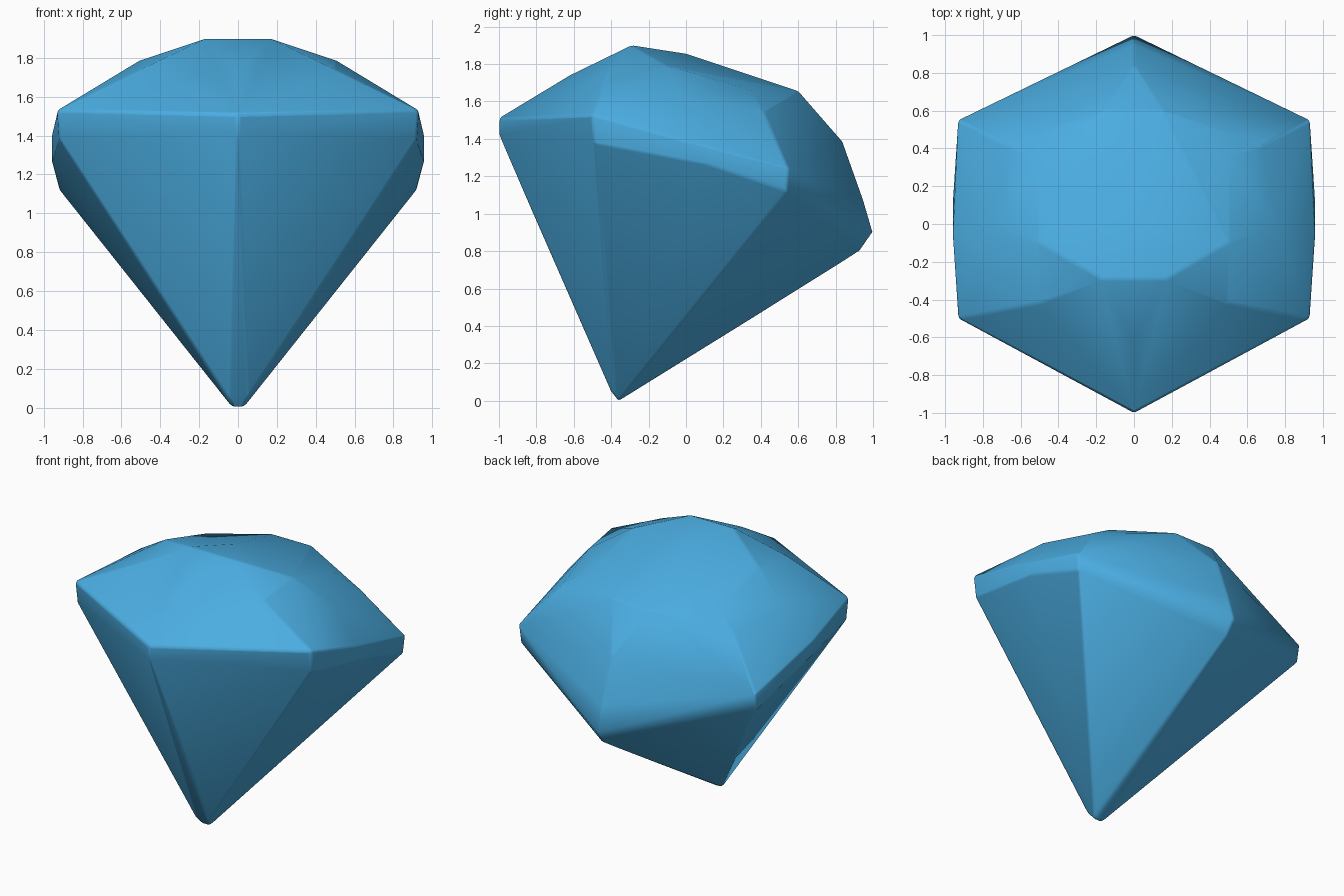
import bpy, bmesh, math

if "Cube" in bpy.data.objects:
    bpy.data.objects.remove(bpy.data.objects["Cube"])

mat = bpy.data.materials.new("gem blue")
mat.diffuse_color = (0.07, 0.42, 0.76, 1)
mat.use_nodes = True
mat.node_tree.nodes["Principled BSDF"].inputs["Base Color"].default_value = mat.diffuse_color

# half of the tilted gem (x >= 0), mirrored below
half = [
    # pointed base
    (0.03, -0.36, 0.0), (0.05, -0.40, 0.05), (0.06, -0.31, 0.05),
    # girdle, front to back: upper and lower rim
    (0.0, -1.0, 1.51), (0.0, -1.0, 1.42),
    (0.93, -0.50, 1.53), (0.92, -0.49, 1.38),
    (0.96, -0.05, 1.40), (0.96, 0.10, 1.27),
    (0.93, 0.55, 1.24), (0.92, 0.54, 1.12),
    (0.0, 1.0, 0.90), (0.0, 0.93, 0.80),
    # crown shoulder
    (0.0, -0.62, 1.74), (0.5, -0.42, 1.74),
    (0.76, 0.0, 1.62), (0.68, 0.42, 1.54),
    (0.0, 0.84, 1.38), (0.0, 0.95, 1.07),
    # table
    (0.17, -0.29, 1.90), (0.5, -0.1, 1.79), (0.5, 0.35, 1.66), (0.15, 0.60, 1.655),
    (0.0, 0.0, 1.855),
]
bm = bmesh.new()
for x, y, z in half:
    bm.verts.new((x, y, z))
    if x > 0:
        bm.verts.new((-x, y, z))
res = bmesh.ops.convex_hull(bm, input=bm.verts[:])
loose = [v for v in bm.verts if not v.link_faces]
bmesh.ops.delete(bm, geom=loose, context='VERTS')
bmesh.ops.recalc_face_normals(bm, faces=bm.faces[:])
me = bpy.data.meshes.new("gem")
bm.to_mesh(me)
bm.free()
me.materials.append(mat)
gem = bpy.data.objects.new("gem", me)
bpy.context.collection.objects.link(gem)

# slightly worn edges, soft shading
bev = gem.modifiers.new("worn edges", 'BEVEL')
bev.width = 0.02
bev.segments = 2
bev.limit_method = 'ANGLE'
bev.angle_limit = math.radians(25)
bpy.context.view_layer.objects.active = gem
gem.select_set(True)
bpy.ops.object.shade_smooth_by_angle(angle=math.radians(50))
